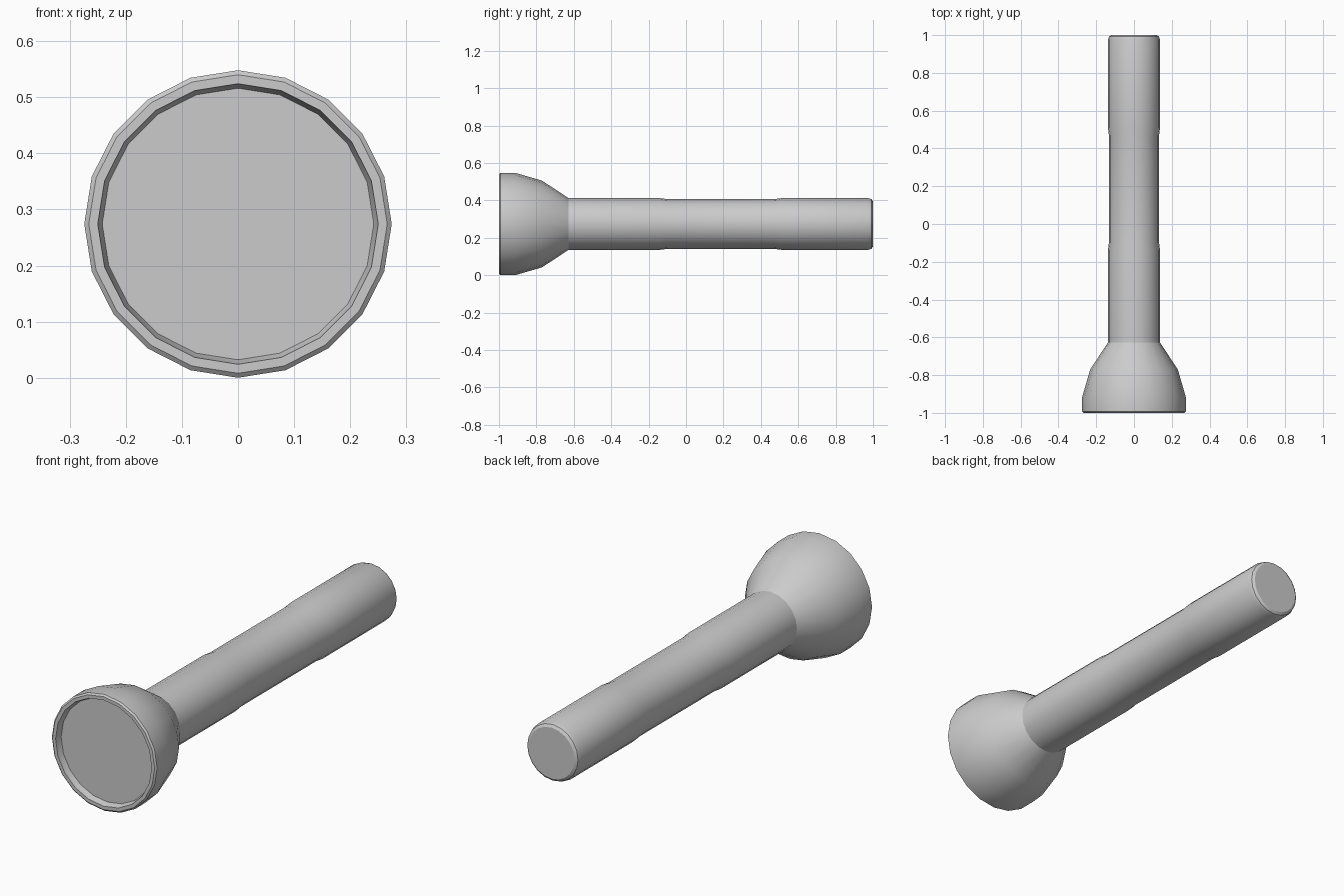
import bpy, bmesh, math

if "Cube" in bpy.data.objects:
    bpy.data.objects.remove(bpy.data.objects["Cube"])

SIDES = 20
AXIS_Z = 0.274


def lathe(name, profile, cap_start=False, cap_end=False):
    """Revolve (y, radius) points around the lengthwise axis."""
    bm = bmesh.new()
    rings = []
    for y, r in profile:
        ring = []
        for i in range(SIDES):
            a = 2 * math.pi * i / SIDES
            ring.append(bm.verts.new((r * math.sin(a), y, AXIS_Z + r * math.cos(a))))
        rings.append(ring)
    for a, b in zip(rings, rings[1:]):
        for i in range(SIDES):
            j = (i + 1) % SIDES
            bm.faces.new((a[i], a[j], b[j], b[i]))
    if cap_start:
        bm.faces.new(list(reversed(rings[0])))
    if cap_end:
        bm.faces.new(rings[-1])
    bm.normal_update()
    # a closed profile starts and ends on lens and tail caps, so normals can be fixed globally
    bmesh.ops.recalc_face_normals(bm, faces=bm.faces[:])
    mesh = bpy.data.meshes.new(name)
    bm.to_mesh(mesh)
    bm.free()
    obj = bpy.data.objects.new(name, mesh)
    bpy.context.collection.objects.link(obj)
    bpy.ops.object.select_all(action='DESELECT')
    obj.select_set(True)
    bpy.context.view_layer.objects.active = obj
    bpy.ops.object.shade_smooth_by_angle(angle=math.radians(32))
    return obj


# Torch: recessed lens, bevelled rim, flared head, gripped handle, rounded tail
lathe("torch_body", [
    (-0.97, 0.242), (-0.993, 0.249),                    # lens recess wall
    (-1.0, 0.250), (-1.0, 0.266), (-0.993, 0.274),      # rim
    (-0.915, 0.274), (-0.77, 0.232), (-0.628, 0.138),   # flared head
    (-0.14, 0.138), (-0.10, 0.133),                     # step into grip
    (0.47, 0.133), (0.51, 0.138),                       # step out of grip
    (0.975, 0.138), (0.992, 0.132), (1.0, 0.120),       # tail
], cap_start=True, cap_end=True)
